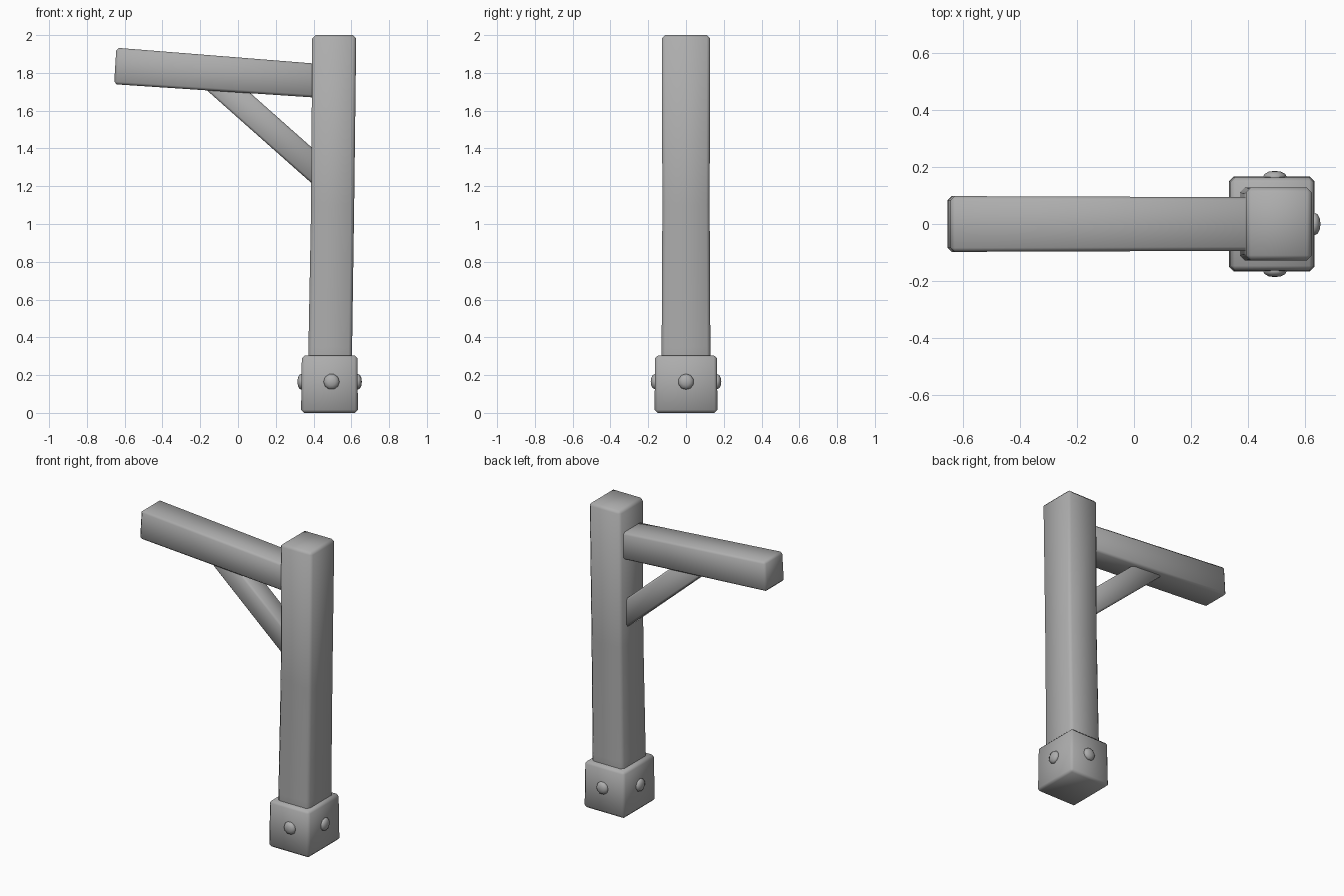
import bpy, bmesh, math
from mathutils import Vector

if "Cube" in bpy.data.objects:
    bpy.data.objects.remove(bpy.data.objects["Cube"])

grey = bpy.data.materials.new("dark_grey")
grey.diffuse_color = (0.42, 0.42, 0.42, 1)
grey.use_nodes = True
grey.node_tree.nodes["Principled BSDF"].inputs["Base Color"].default_value = grey.diffuse_color


def timber(name, rings, bevel):
    """Loft rectangles: each ring is two xz edge points and a y half-width."""
    bm = bmesh.new()
    loops = []
    for (x0, z0), (x1, z1), h in rings:
        loops.append([bm.verts.new(p) for p in
                      ((x0, -h, z0), (x1, -h, z1), (x1, h, z1), (x0, h, z0))])
    for a, b in zip(loops, loops[1:]):
        for i in range(4):
            j = (i + 1) % 4
            bm.faces.new((a[i], a[j], b[j], b[i]))
    bm.faces.new(loops[0])
    bm.faces.new(loops[-1])
    bmesh.ops.recalc_face_normals(bm, faces=bm.faces)
    # Chamfer the real corners only, not the cross loops
    sharp = [e for e in bm.edges if e.calc_face_angle(0) > math.radians(30)]
    bmesh.ops.bevel(bm, geom=sharp, offset=bevel, segments=1, profile=0.5, affect='EDGES')
    return finish(name, bm)


def finish(name, bm):
    me = bpy.data.meshes.new(name)
    bm.to_mesh(me)
    bm.free()
    me.materials.append(grey)
    ob = bpy.data.objects.new(name, me)
    bpy.context.collection.objects.link(ob)
    bpy.ops.object.select_all(action='DESELECT')
    ob.select_set(True)
    bpy.context.view_layer.objects.active = ob
    bpy.ops.object.shade_smooth_by_angle(angle=math.radians(60))
    return ob


# Slightly leaning upright, a touch narrower in the middle
timber("post", [((0.370, 0.05), (0.602, 0.05), 0.130),
                ((0.373, 0.35), (0.604, 0.35), 0.129),
                ((0.387, 1.10), (0.615, 1.10), 0.125),
                ((0.393, 2.00), (0.626, 2.00), 0.128)], 0.018)

# Tilted horizontal arm
timber("arm", [((-0.656, 1.740), (-0.644, 1.933), 0.098),
               ((0.490, 1.664), (0.500, 1.842), 0.094)], 0.014)

# Diagonal support under the arm, ends buried in the timbers
d = Vector((0.750, -0.665)).normalized()
n = Vector((-d.y, d.x)) * 0.071
mid = Vector((0.394, 1.307))
timber("brace", [((c - n)[:], (c + n)[:], 0.066)
                 for c in (mid - d * 0.70, mid + d * 0.11)], 0.012)

# Metal foot sleeve
timber("foot", [((0.334, 0.0), (0.635, 0.0), 0.167),
                ((0.338, 0.305), (0.632, 0.305), 0.163)], 0.016)

# One domed bolt on each side of the foot
for side, loc, axis in (("front", (0.495, -0.165, 0.165), 1),
                        ("back", (0.495, 0.165, 0.165), 1),
                        ("left", (0.336, 0, 0.165), 0),
                        ("right", (0.634, 0, 0.165), 0)):
    bm = bmesh.new()
    bmesh.ops.create_uvsphere(bm, u_segments=10, v_segments=6, radius=0.042)
    bmesh.ops.scale(bm, vec=(1, 1, 0.52), verts=bm.verts)
    for v in bm.verts:
        x, y, z = v.co
        v.co = (z, x, y) if axis == 0 else (y, z, x)
    ob = finish("bolt_" + side, bm)
    ob.location = loc
